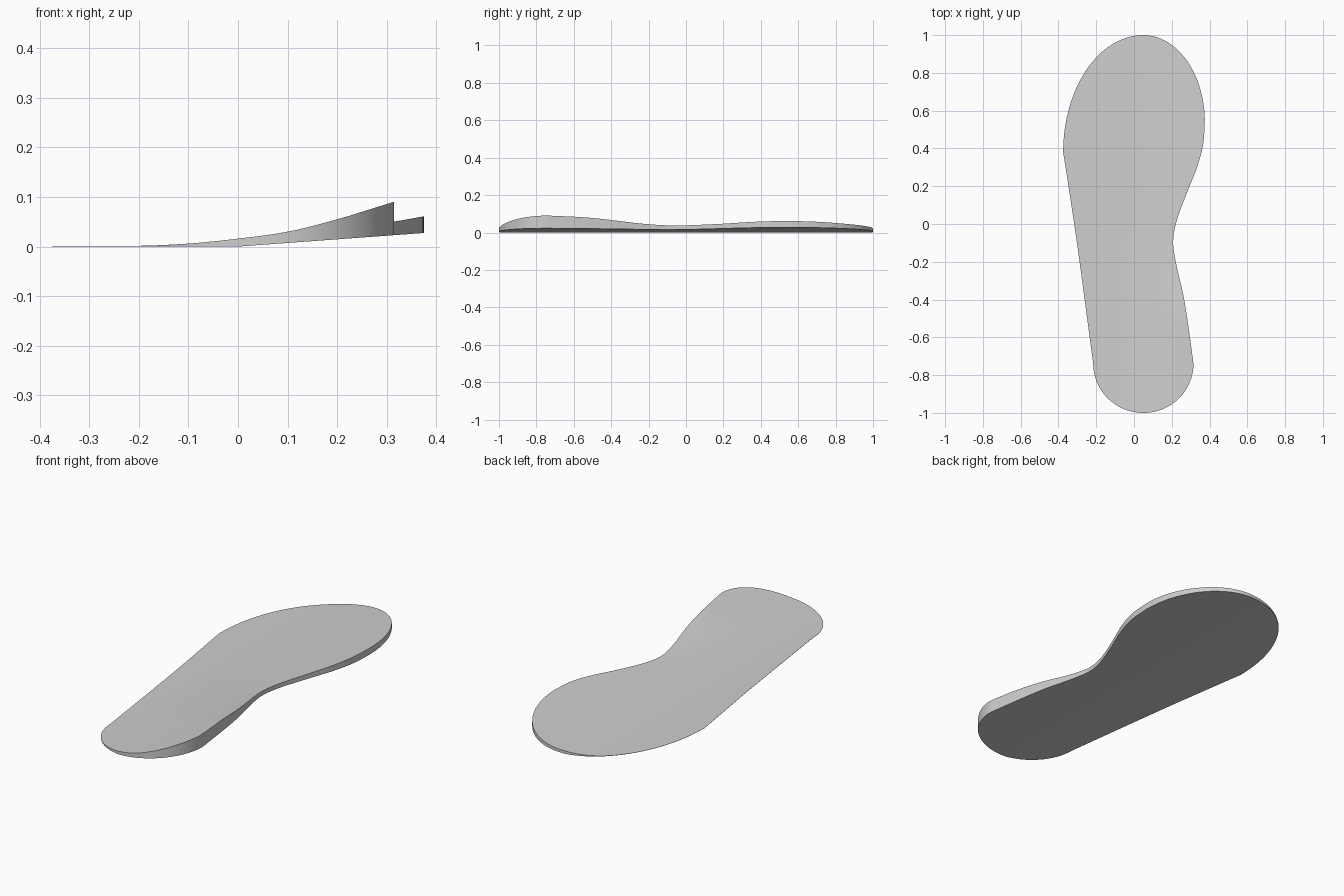
import bpy, bmesh, math

cube = bpy.data.objects.get("Cube")
if cube:
    bpy.data.objects.remove(cube, do_unlink=True)

ROWS, COLS = 96, 32

# Side profiles as (y, x), and section heights as (x, z)
LEFT = [(-0.74, -0.216), (-0.1, -0.302), (0.2, -0.347), (0.38, -0.375)]
RIGHT = [(-0.74, 0.315), (-0.57, 0.292), (-0.38, 0.262), (-0.2, 0.221), (-0.09, 0.207),
         (0.02, 0.227), (0.19, 0.29), (0.3, 0.334), (0.42, 0.366), (0.54, 0.375)]
HEEL = [(-0.4, 0.001), (-0.2, 0.0015), (-0.1, 0.006), (0, 0.016), (0.1, 0.03),
        (0.2, 0.055), (0.32, 0.092)]
FOREFOOT = [(-0.4, 0.001), (-0.2, 0.0015), (-0.1, 0.006), (0, 0.015), (0.1, 0.025),
            (0.2, 0.036), (0.3, 0.048), (0.38, 0.062)]
TIP_X = 0.05


def smooth_curve(points, t):
    """Cubic interpolation through the points."""
    t = min(max(t, points[0][0]), points[-1][0])
    last = len(points) - 1

    def slope(i):
        a, b = points[max(i - 1, 0)], points[min(i + 1, last)]
        return (b[1] - a[1]) / (b[0] - a[0])

    for i in range(last):
        (t0, v0), (t1, v1) = points[i], points[i + 1]
        if t <= t1:
            d = t1 - t0
            s = (t - t0) / d
            e = s * s * (3 - 2 * s)
            return (v0 + (v1 - v0) * e + d * s * (1 - s) * (
                slope(i) * (1 - s) - slope(i + 1) * s))


def edge_x(points, y):
    """Outline: elliptical ends joined by the side profile."""
    for y0, x0, end in ((*points[0], -1), (*points[-1], 1)):
        if (y - y0) * end > 0:
            r = (y - y0) / (end - y0)
            return TIP_X + (x0 - TIP_X) * math.sqrt(max(0, 1 - r * r))
    return smooth_curve(points, y)


def top_z(x, y):
    """Raised inner arch at the heel, blending into a flatter forefoot."""
    t = min(max(-y / 0.6, 0), 1)
    t = t * t * (3 - 2 * t)
    return smooth_curve(HEEL, x) * t + smooth_curve(FOREFOOT, x) * (1 - t)


def bottom_z(x, y):
    return max(0, 0.073 * x)


# Grey sole material
grey = bpy.data.materials.new("insole grey")
grey.use_nodes = True
colour = (0.62, 0.62, 0.62, 1)
grey.diffuse_color = colour
grey.node_tree.nodes["Principled BSDF"].inputs["Base Color"].default_value = colour

# Insole: top and bottom sheets, walled along the outline
bm = bmesh.new()
sheets = []
for height in (bottom_z, top_z):
    sheet = []
    for i in range(ROWS + 1):
        y = -math.cos(math.pi * i / ROWS)
        xl, xr = edge_x(LEFT, y), edge_x(RIGHT, y)
        row = []
        for j in range(COLS + 1):
            x = xl + (xr - xl) * j / COLS
            row.append(bm.verts.new((x, y, height(x, y))))
        sheet.append(row)
    sheets.append(sheet)

bottom, top = sheets
for i in range(ROWS):
    for j in range(COLS):
        for sheet, order in ((top, 1), (bottom, -1)):
            quad = [sheet[i][j], sheet[i][j + 1], sheet[i + 1][j + 1], sheet[i + 1][j]]
            bm.faces.new(quad[::order])
    for j, order in ((0, -1), (COLS, 1)):
        wall = [bottom[i][j], bottom[i + 1][j], top[i + 1][j], top[i][j]]
        bm.faces.new(wall[::order])
bmesh.ops.remove_doubles(bm, verts=bm.verts[:], dist=0.0001)

mesh = bpy.data.meshes.new("insole")
bm.to_mesh(mesh)
bm.free()
mesh.materials.append(grey)
insole = bpy.data.objects.new("insole", mesh)
bpy.context.collection.objects.link(insole)
bpy.context.view_layer.objects.active = insole
insole.select_set(True)
bpy.ops.object.shade_smooth_by_angle(angle=math.radians(35))
